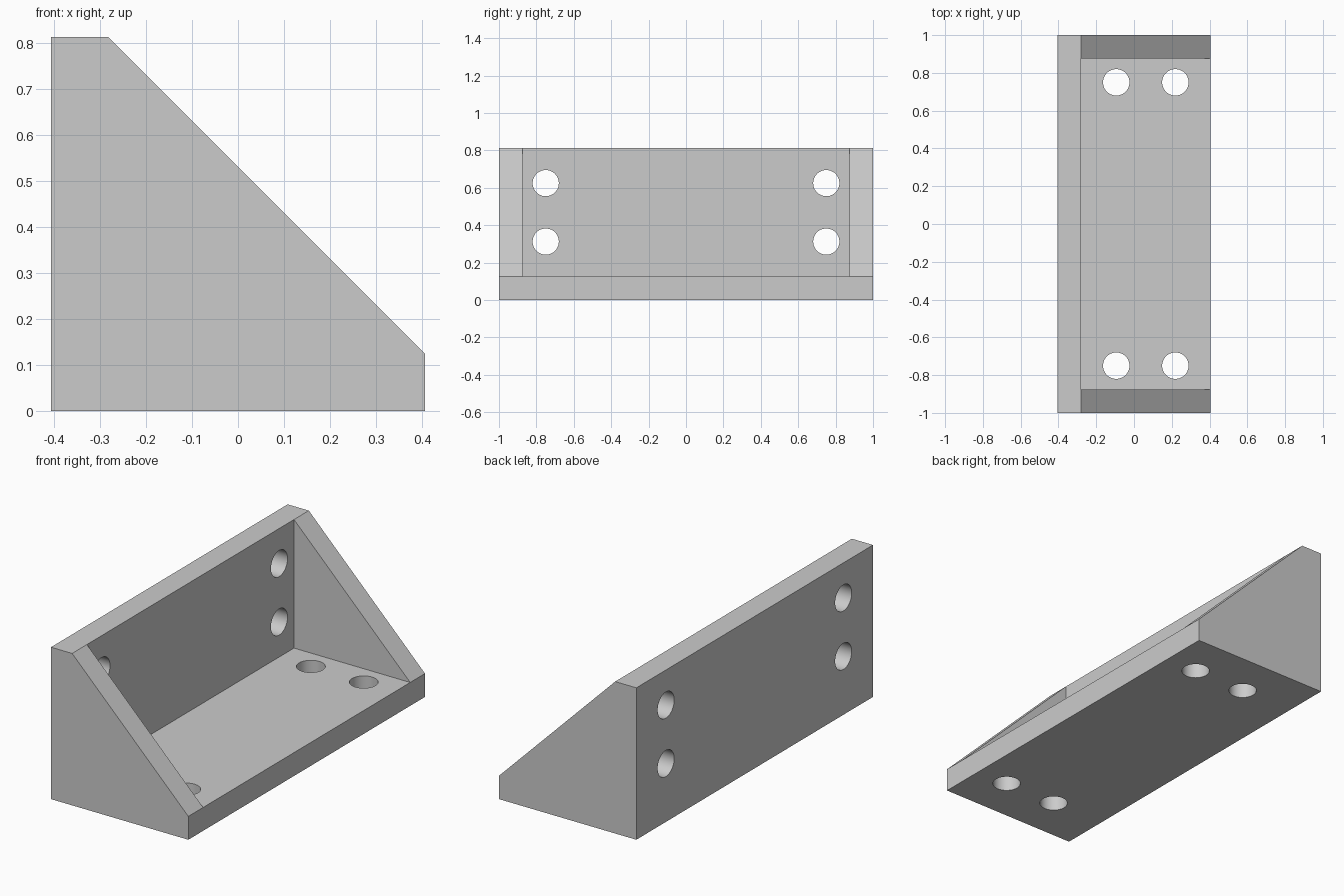
import bpy, bmesh, math
from mathutils import Matrix, Vector

cube = bpy.data.objects.get("Cube")
if cube:
    bpy.data.objects.remove(cube, do_unlink=True)

HALF_X, HALF_Y, HEIGHT, T = 0.40625, 1.0, 0.8125, 0.125
HOLE_R, HOLE_Y = 0.07, 0.75
INNER_X = -HALF_X + T

grey = bpy.data.materials.new("light_grey")
grey.use_nodes = True
colour = (0.6, 0.6, 0.6, 1)
grey.diffuse_color = colour
grey.node_tree.nodes["Principled BSDF"].inputs["Base Color"].default_value = colour


def add_object(name, bm):
    bmesh.ops.recalc_face_normals(bm, faces=bm.faces)
    mesh = bpy.data.meshes.new(name)
    bm.to_mesh(mesh)
    bm.free()
    mesh.materials.append(grey)
    obj = bpy.data.objects.new(name, mesh)
    bpy.context.collection.objects.link(obj)
    return obj


def prism(name, profile, y0, y1):
    """Extrude an x-z profile along y."""
    bm = bmesh.new()
    face = bm.faces.new([bm.verts.new((x, y0, z)) for x, z in profile])
    ext = bmesh.ops.extrude_face_region(bm, geom=[face])["geom"]
    bmesh.ops.translate(bm, vec=(0, y1 - y0, 0),
                        verts=[g for g in ext if isinstance(g, bmesh.types.BMVert)])
    return add_object(name, bm)


def drill(plate, centres, axis):
    """Cut round bolt holes through a plate along an axis."""
    turn = Vector((0, 0, 1)).rotation_difference(Vector(axis)).to_matrix().to_4x4()
    bm = bmesh.new()
    for c in centres:
        bmesh.ops.create_cone(bm, cap_ends=True, segments=48, radius1=HOLE_R,
                              radius2=HOLE_R, depth=3 * T,
                              matrix=Matrix.Translation(c) @ turn)
    cutter = add_object("hole_cutter", bm)
    cutter.hide_render = True
    mod = plate.modifiers.new("holes", "BOOLEAN")
    mod.operation, mod.solver, mod.object = "DIFFERENCE", "EXACT", cutter
    bpy.ops.object.select_all(action="DESELECT")
    plate.select_set(True)
    bpy.context.view_layer.objects.active = plate
    bpy.ops.object.modifier_apply(modifier=mod.name)
    bpy.data.objects.remove(cutter, do_unlink=True)
    bpy.ops.object.shade_smooth_by_angle(angle=math.radians(30))


# Base plate with four vertical holes
base = prism("base_plate", [(-HALF_X, 0), (HALF_X, 0), (HALF_X, T), (-HALF_X, T)],
             -HALF_Y, HALF_Y)
drill(base, [(x, y, T / 2) for x in (-0.094, 0.219) for y in (-HOLE_Y, HOLE_Y)], (0, 0, 1))

# Upright plate with four horizontal holes
upright = prism("upright_plate",
                [(-HALF_X, T), (INNER_X, T), (INNER_X, HEIGHT), (-HALF_X, HEIGHT)],
                -HALF_Y, HALF_Y)
drill(upright, [(-HALF_X + T / 2, y, z) for z in (0.3125, 0.625) for y in (-HOLE_Y, HOLE_Y)],
      (1, 0, 0))

# Triangular gussets closing both ends
for name, y0 in (("front_gusset", -HALF_Y), ("back_gusset", HALF_Y - T)):
    prism(name, [(INNER_X, T), (HALF_X, T), (INNER_X, HEIGHT)], y0, y0 + T)
